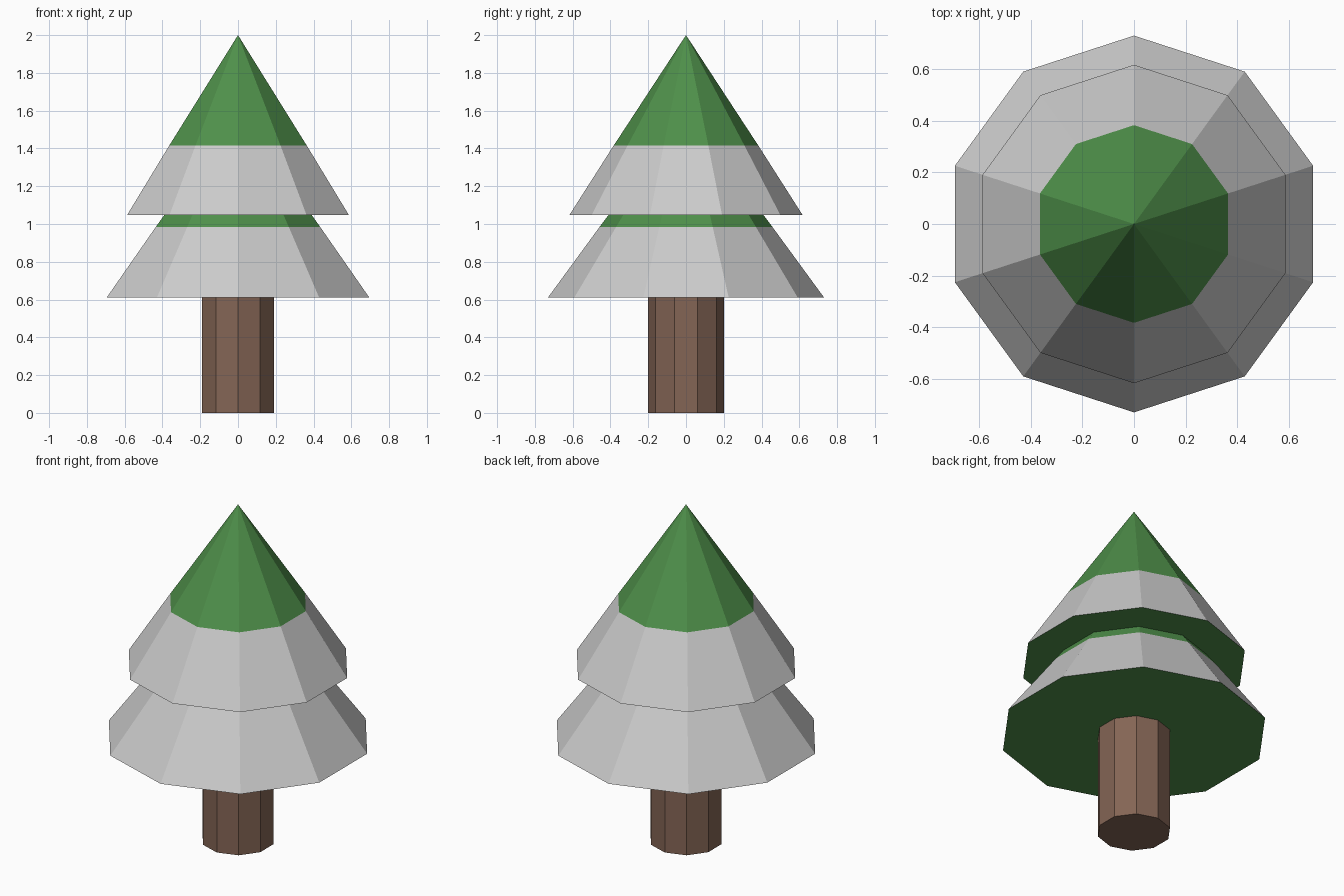
import bpy, bmesh
from math import cos, sin, pi

if "Cube" in bpy.data.objects:
    bpy.data.objects.remove(bpy.data.objects["Cube"])

SIDES = 10


def material(name, rgb):
    m = bpy.data.materials.new(name)
    m.diffuse_color = (*rgb, 1)
    m.use_nodes = True
    m.node_tree.nodes["Principled BSDF"].inputs["Base Color"].default_value = m.diffuse_color
    return m


def lathe(name, profile, mat=None, cap_bottom=False):
    """Spin (radius, z) points into flat ten-sided bands; radius 0 is an apex."""
    bm = bmesh.new()
    rings = []
    for r, z in profile:
        n = SIDES if r > 0 else 1
        rings.append([bm.verts.new((r * cos(pi / 2 + 2 * pi * i / SIDES),
                                    r * sin(pi / 2 + 2 * pi * i / SIDES), z))
                      for i in range(n)])
    for low, high in zip(rings, rings[1:]):
        for i in range(SIDES):
            j = (i + 1) % SIDES
            if len(high) == 1:
                bm.faces.new((low[i], low[j], high[0]))
            else:
                bm.faces.new((low[i], low[j], high[j], high[i]))
    if cap_bottom:
        bm.faces.new(rings[0][::-1])
    mesh = bpy.data.meshes.new(name)
    bm.to_mesh(mesh)
    bm.free()
    if mat:
        mesh.materials.append(mat)
    obj = bpy.data.objects.new(name, mesh)
    bpy.context.collection.objects.link(obj)
    return obj


def disc(name, r, z, mat):
    return lathe(name, [(r, z)], mat, cap_bottom=True)


bark = material("bark", (0.23, 0.13, 0.09))
needles = material("needles", (0.078, 0.28, 0.069))

# Trunk
lathe("trunk", [(0.2, 0), (0.2, 0.612)], bark, cap_bottom=True)

# Lower tier: green underside, snow skirt, green top
disc("lower_underside", 0.73, 0.612, needles)
lathe("lower_snow", [(0.73, 0.612), (0.457, 0.985)])
lathe("lower_needles", [(0.457, 0.985), (0.41, 1.048)], needles)

# Upper tier: green underside, snow skirt, pointed green top
disc("upper_underside", 0.617, 1.048, needles)
lathe("upper_snow", [(0.617, 1.048), (0.383, 1.415)])
lathe("upper_needles", [(0.383, 1.415), (0, 2.0)], needles)
